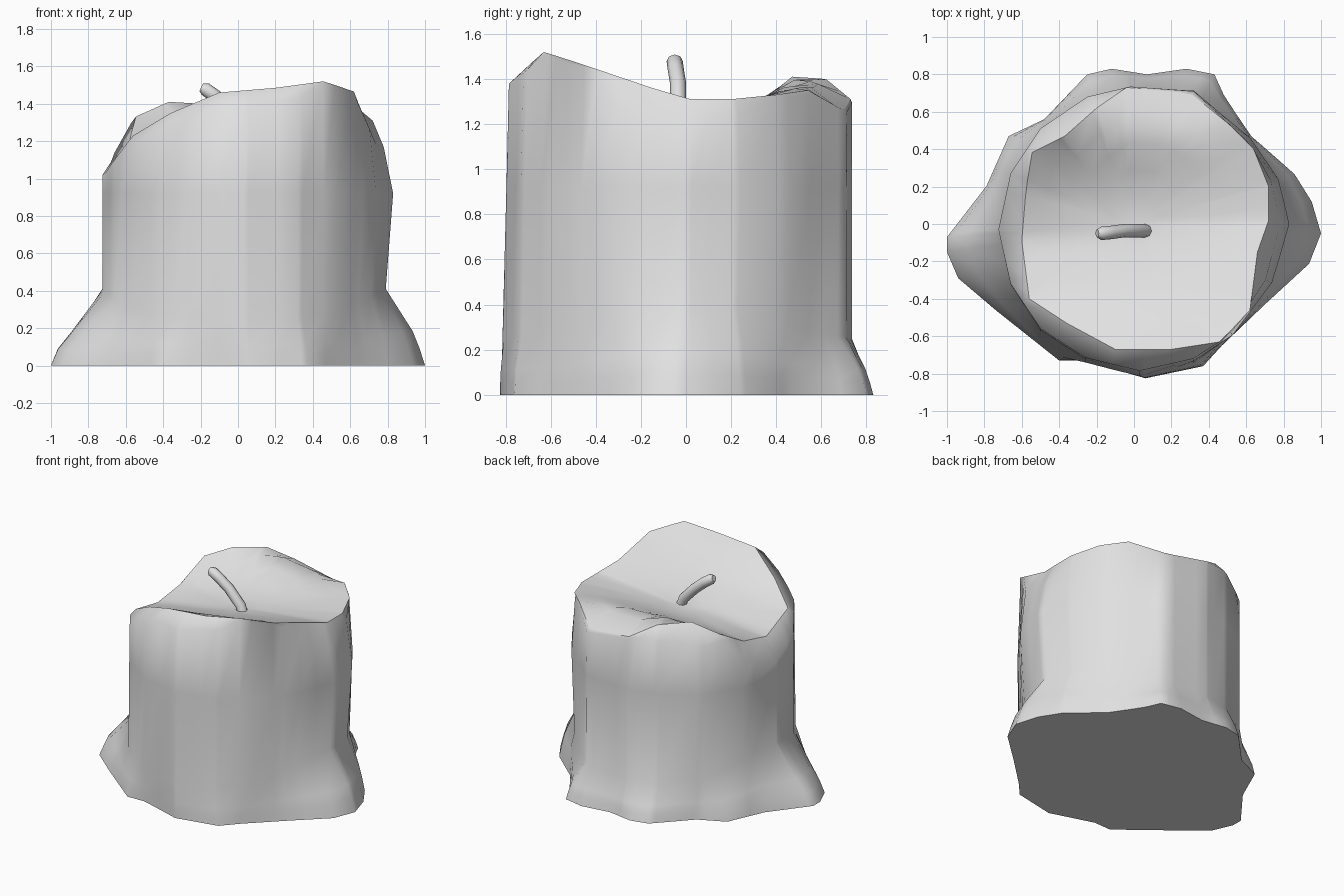
import bpy, bmesh, math
from mathutils import Vector

if "Cube" in bpy.data.objects:
    bpy.data.objects.remove(bpy.data.objects["Cube"])

wax = bpy.data.materials.new("pale_grey")
wax.diffuse_color = (0.75, 0.75, 0.75, 1)
wax.use_nodes = True
wax.node_tree.nodes["Principled BSDF"].inputs["Base Color"].default_value = wax.diffuse_color

# Outlines, counter-clockwise: melted foot, column wall, and uneven rim (with height)
FOOT = [(1, -.05), (.95, .12), (.85, .28), (.62, .475), (.48, .69), (.43, .8), (.28, .83),
        (.07, .8), (-.12, .83), (-.25, .8), (-.48, .56), (-.67, .47), (-.79, .2), (-1, -.07),
        (-1, -.15), (-.94, -.29), (-.74, -.46), (-.4, -.73), (-.26, -.725), (.06, -.825),
        (.37, -.76), (.47, -.65), (.7, -.43), (.95, -.2)]
WALL = [(.79, 0), (.74, .23), (.605, .45), (.32, .71), (-.02, .735), (-.25, .68), (-.5, .51),
        (-.66, .27), (-.725, -.03), (-.66, -.32), (-.5, -.56), (-.26, -.715), (.03, -.785),
        (.32, -.72), (.52, -.58), (.71, -.3)]
RIM = [(.72, .02, 1.31), (.72, .2, 1.31), (.64, .4, 1.33), (.5, .54, 1.35), (.3, .7, 1.26),
       (-.04, .73, 1.31), (-.2, .62, 1.4), (-.37, .47, 1.41), (-.55, .38, 1.33),
       (-.58, .15, 1.2), (-.6, -.09, 1.15), (-.56, -.4, 1.23), (-.36, -.53, 1.35),
       (-.1, -.67, 1.46), (.2, -.67, 1.485), (.46, -.63, 1.52), (.62, -.46, 1.465),
       (.66, -.15, 1.36)]


def sample(outline, a):
    """Point where the ray at angle a meets the outline."""
    d = Vector((math.cos(a), math.sin(a)))
    for i, p in enumerate(outline):
        p, q = Vector((*p, 0)[:3]), Vector((*outline[(i + 1) % len(outline)], 0)[:3])
        e = q - p
        den = d.x * e.y - d.y * e.x
        if abs(den) < 1e-9:
            continue
        t = (p.x * e.y - p.y * e.x) / den
        u = (p.x * d.y - p.y * d.x) / den
        if t > 0 and -1e-6 <= u <= 1 + 1e-6:
            return p + e * u


def top_height(x, y):
    """Melted top: straight spans from the left rim to the right rim."""
    hits = []
    for i, p in enumerate(RIM):
        q = RIM[(i + 1) % len(RIM)]
        if (p[1] <= y) != (q[1] <= y):
            hits.append(Vector(p).lerp(Vector(q), (y - p[1]) / (q[1] - p[1])))
    lo, hi = min(hits, key=lambda v: v.x), max(hits, key=lambda v: v.x)
    return lo.lerp(hi, (x - lo.x) / (hi.x - lo.x)).z


def finish(name, bm, angle):
    bmesh.ops.recalc_face_normals(bm, faces=bm.faces)
    me = bpy.data.meshes.new(name)
    bm.to_mesh(me)
    bm.free()
    me.materials.append(wax)
    ob = bpy.data.objects.new(name, me)
    bpy.context.collection.objects.link(ob)
    bpy.context.view_layer.objects.active = ob
    ob.select_set(True)
    bpy.ops.object.shade_smooth_by_angle(angle=math.radians(angle), keep_sharp_edges=True)
    ob.select_set(False)


def bridge(bm, r0, r1):
    n = len(r0)
    for i in range(n):
        bm.faces.new((r0[i], r0[(i + 1) % n], r1[(i + 1) % n], r1[i]))


# Directions that pass through every outline corner
angles = []
for a in sorted(math.atan2(p[1], p[0]) for p in FOOT + WALL + RIM):
    if not angles or a - angles[-1] > .02:
        angles.append(a)

# Candle body: flared foot, wall, bevelled shoulder, rim, dished top
columns = []
for a in angles:
    foot, wall, rim = sample(FOOT, a), sample(WALL, a), sample(RIM, a)
    right, front, left = max(0, math.cos(a)), max(0, -math.sin(a)), max(0, -math.cos(a))
    flare = .25 + .16 * math.cos(a) ** 4
    col = []
    for k, t in ((0, 1), (.22, .87), (.45, .7 - .1 * left), (1, 0)):
        z = k * flare
        p = Vector((wall.x, wall.y - .035 * front ** 2 * (1 - z / 1.35), 0)).lerp(foot, t)
        col.append((p.x, p.y, z))
    bulge = 1 + .05 * right ** 3
    col.append((wall.x * bulge, wall.y * bulge - .011 * front ** 2, .92))
    inset = max(.01, wall.xy.length - rim.xy.length)
    drop = inset * (1.1 + right ** 2 - .3 * front ** 2)
    col.append((wall.x * (1 - .01 * right), wall.y, rim.z - drop))
    col.append(tuple(rim))
    for s in (.8, .6, .4, .2):
        x, y = rim.x * s, rim.y * s
        col.append((x, y, top_height(x, y)))
    columns.append(col)

bm = bmesh.new()
rings = [[bm.verts.new(c[k]) for c in columns] for k in range(len(columns[0]))]
for r0, r1 in zip(rings, rings[1:]):
    bridge(bm, r0, r1)
bm.faces.new(rings[0][::-1])
centre = bm.verts.new((0, 0, top_height(0, 0)))
top = rings[-1]
for i in range(len(top)):
    bm.faces.new((top[i], top[(i + 1) % len(top)], centre))
# Crisp rim and base edges
for ring in (rings[0], rings[6]):
    for i, v in enumerate(ring):
        bm.edges.get((v, ring[(i + 1) % len(ring)])).smooth = False
finish("candle_body", bm, 65)

# Wick: bent tapered tube
path = [Vector(p) for p in ((.085, -.04, 1.17), (.045, -.035, 1.28), (-.05, -.035, 1.38),
                            (-.12, -.045, 1.44), (-.175, -.05, 1.478), (-.197, -.05, 1.488))]
radii = [.038, .036, .036, .036, .036, .022]
bm = bmesh.new()
rings = []
for i, (p, r) in enumerate(zip(path, radii)):
    d = (path[min(i + 1, len(path) - 1)] - path[max(i - 1, 0)]).normalized()
    side = Vector((0, 1, 0))
    up = d.cross(side).normalized()
    rings.append([bm.verts.new(p + r * (side * math.cos(k * math.tau / 8) + up * math.sin(k * math.tau / 8)))
                  for k in range(8)])
for r0, r1 in zip(rings, rings[1:]):
    bridge(bm, r0, r1)
bm.faces.new(rings[0])
bm.faces.new(rings[-1][::-1])
finish("wick", bm, 50)
